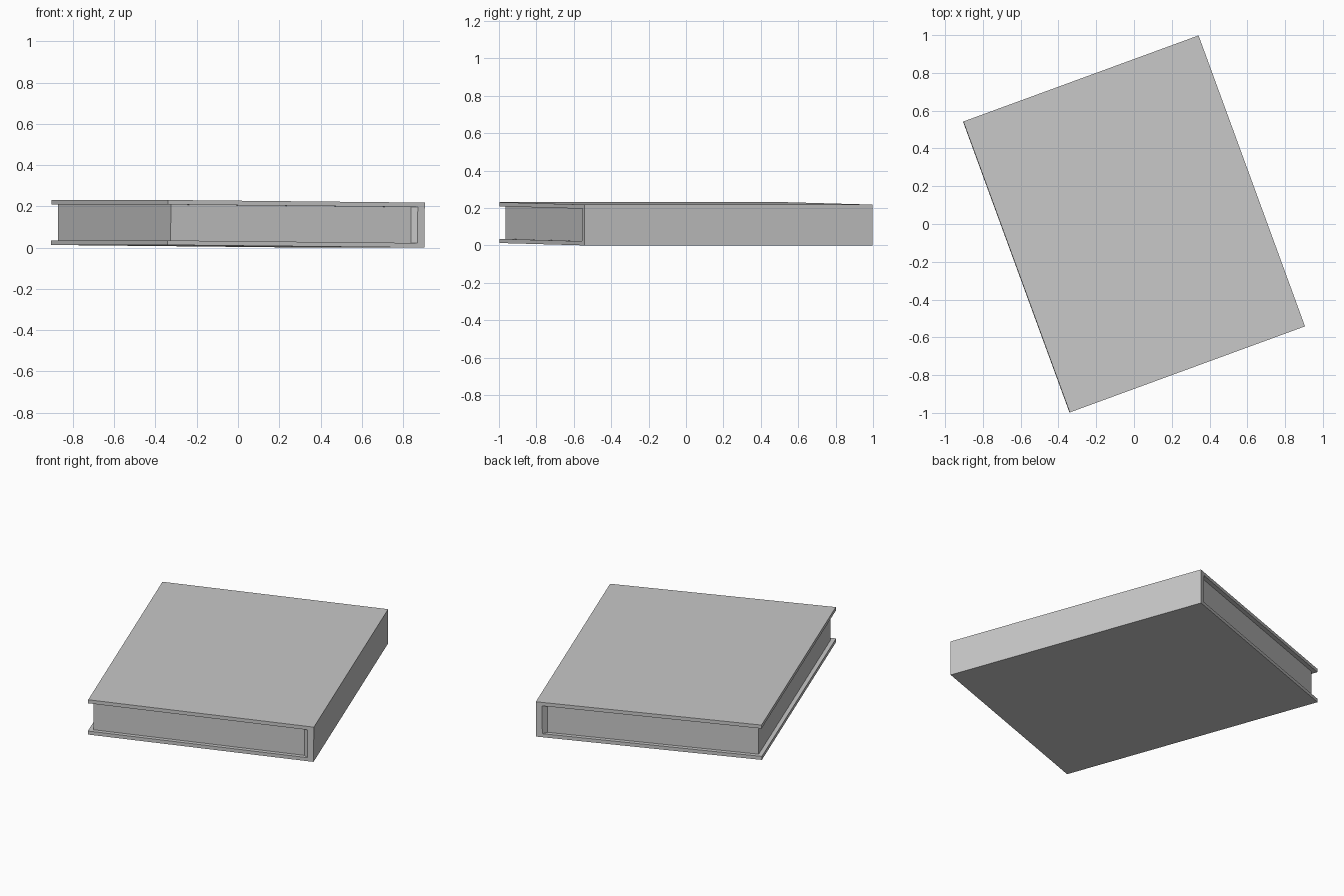
import bpy
import bmesh
from math import radians
from mathutils import Euler, Matrix, Vector

cube = bpy.data.objects.get("Cube")
if cube:
    bpy.data.objects.remove(cube, do_unlink=True)

WIDTH, LENGTH, HEIGHT = 1.326, 1.64, 0.218
BOARD, SPINE, INSET = 0.022, 0.036, 0.025
X, Y, Z = WIDTH / 2, LENGTH / 2, HEIGHT / 2

# The closed book lies turned on the ground, propped slightly at the fore edge
POSE = Matrix.Translation((0, 0, 0.1155)) @ Euler((0, radians(0.55), radians(20.1))).to_matrix().to_4x4()

grey = bpy.data.materials.new("plain grey")
grey.diffuse_color = (0.58, 0.58, 0.58, 1)
grey.use_nodes = True
grey.node_tree.nodes["Principled BSDF"].inputs["Base Color"].default_value = (0.58, 0.58, 0.58, 1)


def extrude_profile(name, points, offset):
    """Extrude a closed profile along offset and set it in the book's pose."""
    bm = bmesh.new()
    face = bm.faces.new([bm.verts.new(p) for p in points])
    result = bmesh.ops.extrude_face_region(bm, geom=[face])
    moved = [v for v in result["geom"] if isinstance(v, bmesh.types.BMVert)]
    bmesh.ops.translate(bm, verts=moved, vec=Vector(offset))
    bmesh.ops.recalc_face_normals(bm, faces=bm.faces)
    bm.transform(POSE)
    mesh = bpy.data.meshes.new(name)
    bm.to_mesh(mesh)
    bm.free()
    mesh.materials.append(grey)
    obj = bpy.data.objects.new(name, mesh)
    bpy.context.collection.objects.link(obj)
    return obj


# Cover: two boards joined by the spine, one C-shaped section
inner_x, inner_z = X - SPINE, Z - BOARD
section = [(-X, -Z), (X, -Z), (X, Z), (-X, Z),
           (-X, inner_z), (inner_x, inner_z), (inner_x, -inner_z), (-X, -inner_z)]
extrude_profile("cover", [(x, -Y, z) for x, z in section], (0, LENGTH, 0))

# Page block: set in from the cover, flaring out where it meets the spine
page_y = Y - INSET
half = [(-X + INSET, page_y), (inner_x - INSET, page_y), (inner_x, Y)]
outline = half + [(x, -y) for x, y in reversed(half)]
extrude_profile("pages", [(x, y, -inner_z) for x, y in outline], (0, 0, 2 * inner_z))
